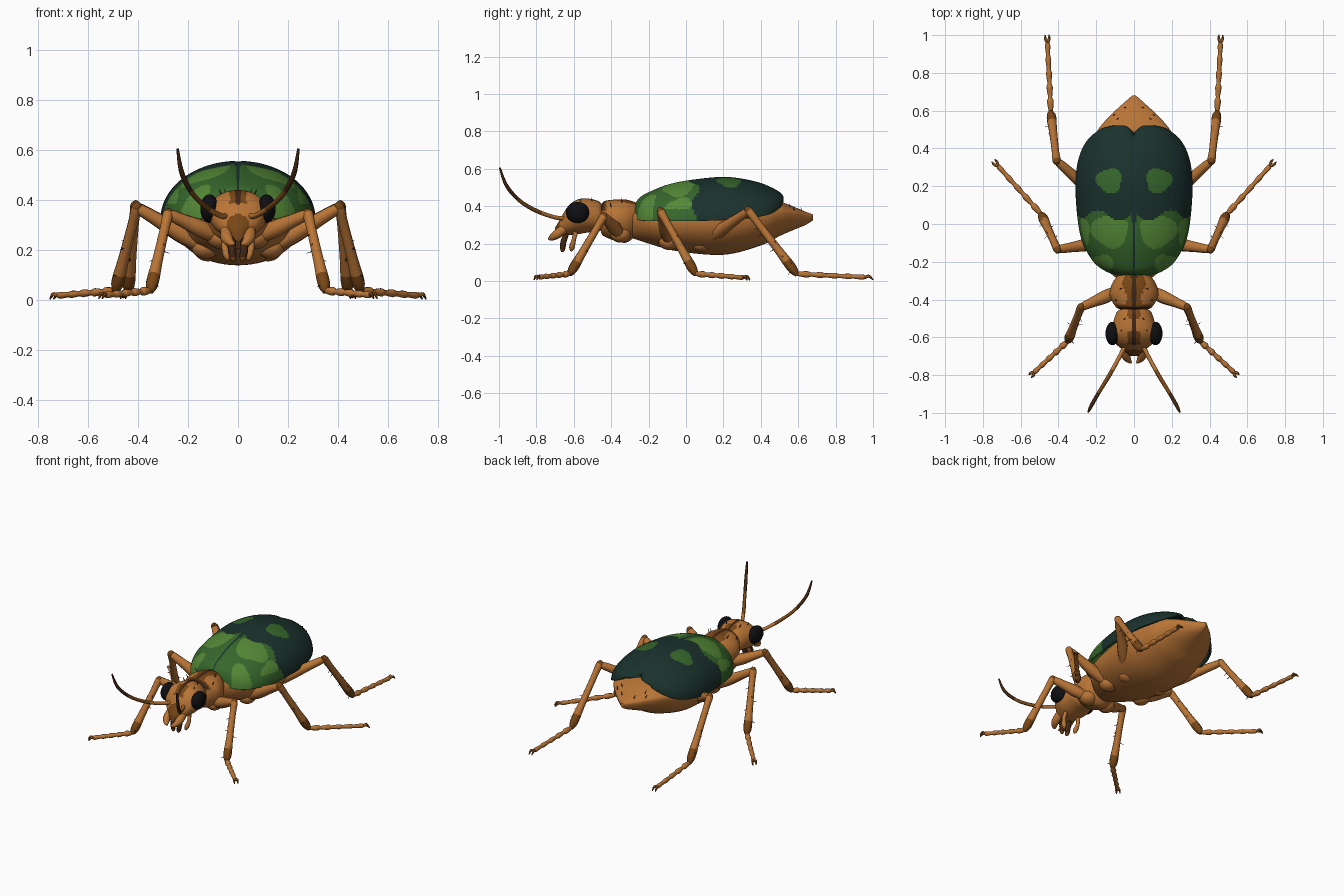
import bpy, bmesh, math, random
from mathutils import Vector

random.seed(4)
if "Cube" in bpy.data.objects:
    bpy.data.objects.remove(bpy.data.objects["Cube"])


def material(name, rgb):
    mat = bpy.data.materials.new(name)
    mat.use_nodes = True
    mat.diffuse_color = (*rgb, 1)
    mat.node_tree.nodes["Principled BSDF"].inputs["Base Color"].default_value = (*rgb, 1)
    return mat


MATS = [material("tan", (.48, .175, .037)), material("brown", (.19, .062, .008)),
        material("dark brown", (.055, .019, .006)), material("black", (.005, .005, .006)),
        material("dark teal", (.0105, .031, .026)), material("leaf green", (.037, .135, .025)),
        material("light green", (.09, .25, .038))]
TAN, BROWN, DARK, BLACK, TEAL, LEAF, LIGHT = range(len(MATS))


def spline(rows, n):
    """Smooth curve through rows of any number of values."""
    p = [rows[0], *rows, rows[-1]]
    out = []
    for i in range(1, len(p) - 2):
        for k in range(n):
            t = k / n
            out.append(tuple(.5 * (2*b + (c - a)*t + (2*a - 5*b + 4*c - d)*t*t
                                   + (3*b - a - 3*c + d)*t**3)
                             for a, b, c, d in zip(*p[i - 1:i + 3])))
    return out + [rows[-1]]


def finish(name, bm, mirror=False, paint=None, shell=0):
    """Turn a bmesh into a smooth object, coloured by a rule on face centres."""
    bmesh.ops.recalc_face_normals(bm, faces=bm.faces)
    if paint:
        for f in bm.faces:
            f.material_index = paint(f.calc_center_median())
    mesh = bpy.data.meshes.new(name)
    bm.to_mesh(mesh)
    bm.free()
    for mat in MATS:
        mesh.materials.append(mat)
    obj = bpy.data.objects.new(name, mesh)
    bpy.context.collection.objects.link(obj)
    bpy.ops.object.select_all(action="DESELECT")
    obj.select_set(True)
    bpy.context.view_layer.objects.active = obj
    bpy.ops.object.shade_smooth_by_angle(angle=math.radians(50))
    if shell:
        mod = obj.modifiers.new("shell", "SOLIDIFY")
        mod.thickness, mod.offset = shell, -1
    if mirror:
        obj.modifiers.new("mirror", "MIRROR")


def skin(bm, rings, shade=lambda t: TAN):
    """Join closed rings of points into a capped skin."""
    rings = [[bm.verts.new(p) for p in ring] for ring in rings]
    n = len(rings[0])
    for i, (a, b) in enumerate(zip(rings, rings[1:])):
        for k in range(n):
            f = bm.faces.new((a[k], a[(k + 1) % n], b[(k + 1) % n], b[k]))
            f.material_index = shade((i + .5) / (len(rings) - 1))
    bm.faces.new(rings[0]).material_index = shade(0)
    bm.faces.new(rings[-1]).material_index = shade(1)


def strand(bm, rows, shade, sides=10):
    """Tube along rows of x, y, z, radius."""
    pts = [Vector(r[:3]) for r in rows]
    rings, side, old = [], None, None
    for i, p in enumerate(pts):
        d = (pts[min(i + 1, len(pts) - 1)] - pts[max(i - 1, 0)]).normalized()
        side = d.orthogonal().normalized() if old is None else old.rotation_difference(d) @ side
        up, old = d.cross(side), d
        angles = [math.tau * k / sides for k in range(sides)]
        rings.append([p + rows[i][3] * (side * math.cos(a) + up * math.sin(a)) for a in angles])
    skin(bm, rings, shade)


def tube(name, rows, shade=lambda t: TAN, smooth=5):
    bm = bmesh.new()
    strand(bm, spline(rows, smooth), shade)
    finish(name, bm, mirror=True)


def body(name, rows, paint):
    """Loft along y through rows of y, half width, centre height, rise, drop."""
    rings = []
    for y, w, z, up, down in spline(rows, 10):
        ring = []
        for k in range(64):
            a = math.tau * k / 64
            c = math.cos(a)
            ring.append((w * math.sin(a), y, z + c * (up if c > 0 else down)))
        rings.append(ring)
    bm = bmesh.new()
    skin(bm, rings)
    finish(name, bm, paint=paint)


def ball(name, centre, size, colour):
    bm = bmesh.new()
    bmesh.ops.create_uvsphere(bm, u_segments=24, v_segments=16, radius=1)
    for v in bm.verts:
        v.co = Vector(centre) + Vector(a * b for a, b in zip(v.co, size))
    finish(name, bm, mirror=True, paint=lambda c: colour)


# Abdomen, thorax shield and head
body("abdomen", [(-.29, .09, .33, .06, .10), (-.2, .18, .32, .08, .12), (-.05, .24, .32, .1, .16),
                 (.2, .265, .33, .12, .19), (.4, .235, .35, .09, .16), (.5, .19, .365, .06, .125),
                 (.58, .12, .36, .035, .085), (.64, .055, .35, .02, .05), (.68, .01, .345, .01, .02)],
     lambda c: TAN)


def thorax_paint(c):
    if c.z > .38 and (abs(c.x) < .014 or c.y < -.437):
        return DARK
    lobe = .05 + .012 * math.cos(c.y * 40)
    return BROWN if c.z > .37 and (abs(c.x) < lobe or c.y < -.428) else TAN


body("thorax", [(-.455, .06, .34, .05, .08), (-.44, .095, .34, .085, .1), (-.38, .128, .335, .1, .12),
                (-.32, .118, .33, .105, .125), (-.27, .085, .34, .08, .1)], thorax_paint)
body("neck", [(-.49, .06, .34, .05, .07), (-.43, .055, .34, .05, .07)], lambda c: DARK)
body("waist", [(-.3, .08, .34, .07, .06), (-.24, .1, .34, .08, .06)], lambda c: BROWN)


def head_paint(c):
    if c.y < -.6 and math.hypot(c.x, c.z - .3) < .045:
        return BROWN
    if c.y < -.65 and c.z < .255 and abs(c.x) < .03:
        return DARK
    if c.z > .385 and abs(c.x) < .034:
        return DARK if abs(c.x) < .012 else BROWN if c.y > -.5 or c.y < -.57 else TAN
    return TAN


body("head", [(-.445, .06, .34, .06, .06), (-.465, .09, .34, .085, .075), (-.52, .11, .35, .09, .09),
              (-.58, .122, .35, .085, .10), (-.63, .1, .335, .065, .09), (-.67, .055, .29, .045, .05),
              (-.70, .02, .265, .02, .03)], head_paint)
ball("eye", (.114, -.58, .366), (.037, .062, .057), BLACK)

# Mouthparts and antennae
tube("mandible", [(.045, -.65, .28, .025), (.045, -.69, .25, .025), (.03, -.72, .23, .016),
                  (.012, -.735, .225, .004)])
tube("inner_palp", [(.02, -.64, .25, .014), (.025, -.655, .21, .016), (.02, -.66, .17, .014),
                    (.018, -.665, .155, .004)], lambda t: DARK if t < .7 else BROWN)
tube("outer_palp", [(.05, -.59, .26, .013), (.055, -.6, .22, .012), (.045, -.61, .18, .015),
                    (.04, -.615, .16, .005)])
tube("antenna", [(.04, -.63, .335, .013), (.075, -.7, .34, .011), (.13, -.8, .375, .011),
                 (.185, -.89, .43, .01), (.225, -.96, .51, .01), (.242, -.995, .605, .005)],
     lambda t: TAN if t < .36 else BROWN if t < .62 else DARK, 8)


# Wing cases
def inside(c, x, y, rx, ry):
    wobble = 1 + .1 * math.sin(3 * math.atan2(c.y - y, c.x - x) + 1)
    return math.hypot((c.x - x) / rx, (c.y - y) / ry) < wobble


def wing_paint(c):
    edge = .045 + .03 * math.sin(c.x * 28 + 2.5) + .5 * max(0, .42 - c.z)
    if inside(c, .13, .23, .068, .065):
        return LEAF
    if c.y > edge or c.x < .004 + .05 * max(0, c.y + .1):
        return TEAL
    if inside(c, .125, -.035, .098, .088) or inside(c, .175, -.215, .07, .052):
        return LIGHT
    return LIGHT if c.z > .385 and inside(c, .28, -.05, .045, .08) else LEAF


profile = spline([(-.28, .07, .40, .335), (-.25, .15, .445, .325), (-.2, .215, .475, .32),
                  (-.1, .272, .515, .32), (.02, .298, .54, .32), (.2, .31, .557, .325),
                  (.34, .295, .54, .335), (.44, .25, .51, .355), (.5, .18, .48, .39),
                  (.522, .11, .455, .425)], 14)
bm = bmesh.new()
grid = []
for y, w, top, low in profile:
    row = []
    for k in range(73):
        a = math.pi / 2 * k / 72
        x = w * math.sin(a)
        notch = .04 * max(0, 1 - x / .06) ** 2 * max(0, (y - .42) / .1)
        groove = .003 * math.exp(-(x / .012) ** 2)
        row.append(bm.verts.new((x, y - notch, low + (top - low) * math.cos(a) - groove)))
    grid.append(row)
for a, b in zip(grid, grid[1:]):
    for k in range(72):
        bm.faces.new((a[k], a[k + 1], b[k + 1], b[k]))
finish("wing_cases", bm, mirror=True, paint=wing_paint, shell=.012)


# Legs: thigh, shin, jointed foot, claws and bristles
def leg(name, hip, knee, ankle, toe):
    hip, knee, ankle, toe = map(Vector, (hip, knee, ankle, toe))

    def along(a, b, *stops):
        return [(*a.lerp(b, t), r) for t, r in stops]

    ball(name + "_hip", hip, (.055, .055, .045), TAN)
    tube(name + "_thigh", along(hip, knee, (0, .026), (.35, .036), (.7, .028), (.95, .022), (1.03, .01)),
         lambda t: BROWN if t > .78 else TAN)
    tube(name + "_shin", along(knee, ankle, (-.06, .008), (0, .022), (.2, .02), (.6, .022),
                               (.9, .026), (1.02, .012)), lambda t: BROWN if t < .22 or t > .7 else TAN)
    tip = ankle.lerp(toe, .9)
    stops = [(.01, .008)]
    for i in range(5):
        stops += [((i + .1) / 5, .011), ((i + .8) / 5, .018 - .001 * i)]
    tube(name + "_foot", along(ankle, tip, *stops, (1, .009)), smooth=3)
    way = (toe - tip).normalized()
    out = way.cross(Vector((0, 0, 1)))
    bm = bmesh.new()
    for s in (-1, 1):
        mid = tip.lerp(toe, .5) + out * s * .01 + Vector((0, 0, .006))
        end = toe + out * s * .01 - Vector((0, 0, .012))
        strand(bm, spline([(*tip, .009), (*mid, .008), (*end, .003)], 4),
               lambda t: TAN if t < .5 else BROWN, 6)
    finish(name + "_claws", bm, mirror=True)
    bm = bmesh.new()
    for i in range(7):
        root = knee.lerp(ankle, .25 + i * .11)
        spread = Vector((random.uniform(-1, 1), random.uniform(-1, 1), -.3)).normalized()
        strand(bm, [(*root, .004), (*(root + spread * .042), .001)], lambda t: DARK, 4)
    finish(name + "_bristles", bm, mirror=True)


leg("front_leg", (.07, -.35, .25), (.28, -.44, .345), (.35, -.62, .038), (.55, -.805, .018))
leg("middle_leg", (.13, -.09, .21), (.405, -.135, .37), (.49, .05, .038), (.745, .335, .016))
leg("hind_leg", (.12, .08, .2), (.41, .335, .375), (.44, .59, .038), (.46, 1, .018))

# Short hairs on the head, shield and tail
bm = bmesh.new()
for x, y, z in ((.045, -.5, .42), (.06, -.56, .41), (.065, -.34, .415), (.09, -.4, .39),
                (.08, .56, .385), (.1, .58, .37), (.04, .62, .365)):
    strand(bm, [(x, y, z, .004), (x + .012, y - .006, z + .03, .001)], lambda t: DARK, 4)
finish("short_hairs", bm, mirror=True)
